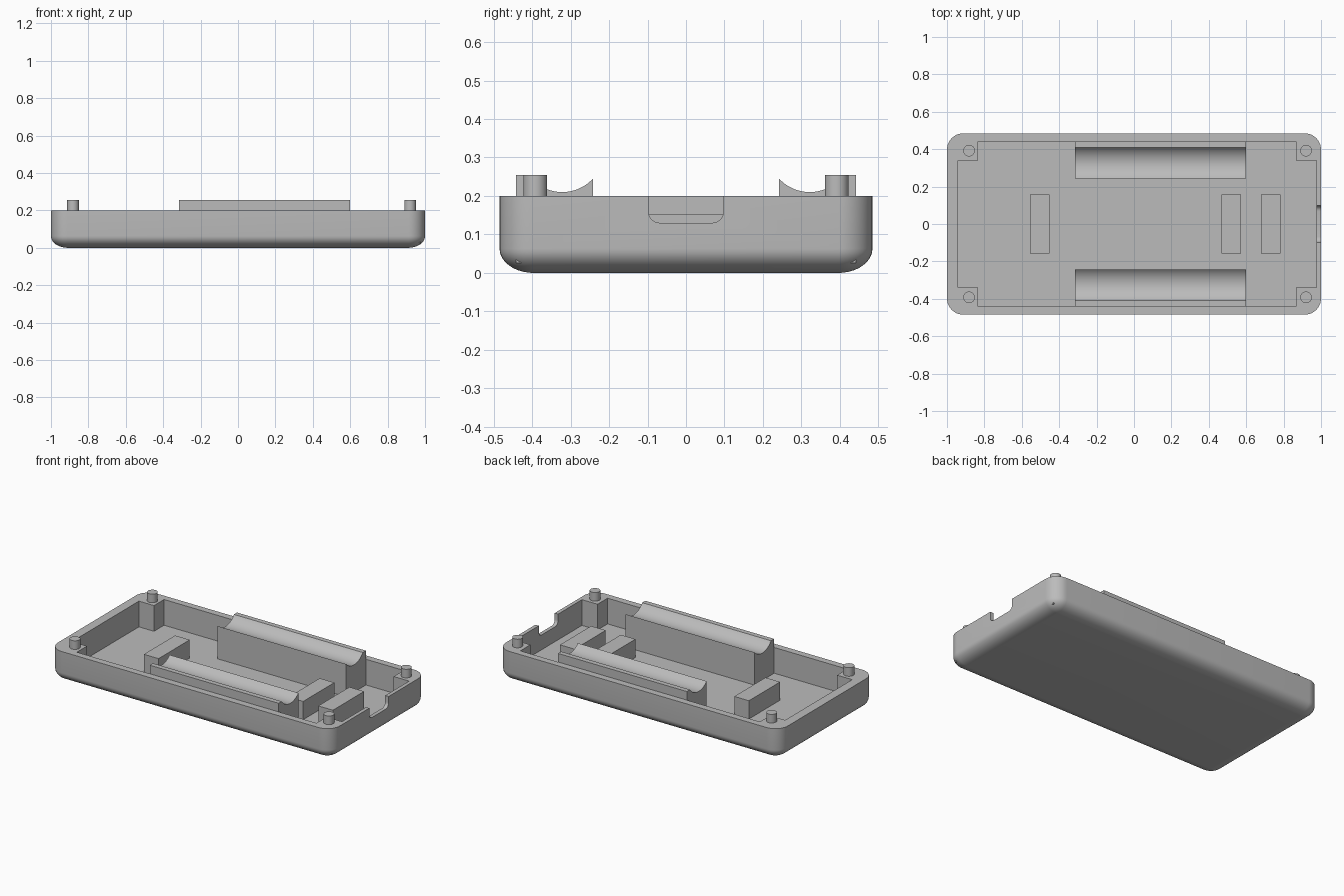
import bpy, bmesh, math

if "Cube" in bpy.data.objects:
    bpy.data.objects.remove(bpy.data.objects["Cube"])

FLOOR, RIM = 0.035, 0.20
HX, HY = 1.0, 0.485          # half size of the shell
CX0, CX1, CY = -0.941, 0.976, 0.442   # cavity limits

grey = bpy.data.materials.new("plain grey")
grey.diffuse_color = (0.5, 0.5, 0.5, 1)
grey.use_nodes = True
grey.node_tree.nodes["Principled BSDF"].inputs["Base Color"].default_value = grey.diffuse_color


def finish(name, bm, smooth=False):
    bmesh.ops.recalc_face_normals(bm, faces=bm.faces[:])
    me = bpy.data.meshes.new(name)
    bm.to_mesh(me)
    bm.free()
    me.materials.append(grey)
    ob = bpy.data.objects.new(name, me)
    bpy.context.collection.objects.link(ob)
    if smooth:
        shade(ob)
    return ob


def shade(ob):
    bpy.ops.object.select_all(action='DESELECT')
    ob.select_set(True)
    bpy.context.view_layer.objects.active = ob
    bpy.ops.object.shade_smooth_by_angle(angle=math.radians(30))


def prism(name, profile, x0, x1, smooth=False):
    """Extrude a (y, z) profile along x."""
    bm = bmesh.new()
    a = [bm.verts.new((x0, y, z)) for y, z in profile]
    b = [bm.verts.new((x1, y, z)) for y, z in profile]
    bm.faces.new(a)
    bm.faces.new(b[::-1])
    n = len(a)
    for i in range(n):
        j = (i + 1) % n
        bm.faces.new((a[i], a[j], b[j], b[i]))
    return finish(name, bm, smooth)


def box(name, x0, x1, y0, y1, z0, z1):
    return prism(name, [(y0, z0), (y1, z0), (y1, z1), (y0, z1)], x0, x1)


def cut(ob, cutter):
    m = ob.modifiers.new("cut", 'BOOLEAN')
    m.operation, m.solver, m.object = 'DIFFERENCE', 'EXACT', cutter
    bpy.context.view_layer.objects.active = ob
    bpy.ops.object.modifier_apply(modifier=m.name)
    bpy.data.objects.remove(cutter)


# Shell: stacked rounded rectangles with a rolled bottom edge
R, ROLL, SEG = 0.088, 0.063, 10


def ring(bm, r, z):
    vs = []
    for q, (sx, sy) in enumerate([(1, 1), (-1, 1), (-1, -1), (1, -1)]):
        for i in range(SEG + 1):
            t = math.pi / 2 * (q + i / SEG)
            vs.append(bm.verts.new((sx * (HX - R) + r * math.cos(t),
                                    sy * (HY - R) + r * math.sin(t), z)))
    return vs


bm = bmesh.new()
levels = [(R * math.sin(t), ROLL * (1 - math.cos(t)))
          for t in [math.pi / 2 * i / SEG for i in range(1, SEG + 1)]]
levels = [(0.006, 0.0)] + levels + [(R, RIM)]
rings = [ring(bm, r, z) for r, z in levels]
for a, b in zip(rings, rings[1:]):
    for i in range(len(a)):
        j = (i + 1) % len(a)
        bm.faces.new((a[i], a[j], b[j], b[i]))
bm.faces.new(rings[0][::-1])
bm.faces.new(rings[-1])
shell = finish("shell", bm)

# Hollow tray and the rounded port notch in the right wall
cut(shell, box("cavity", CX0, CX1, -CY, CY, FLOOR, 0.4))
N = 0.03
notch = [(-0.098, 0.4)]
for c, start in ((-0.098 + N, math.pi), (0.098 - N, 1.5 * math.pi)):
    for i in range(7):
        t = start + math.pi / 2 * i / 6
        notch.append((c + N * math.cos(t), 0.13 + N + N * math.sin(t)))
notch.append((0.098, 0.4))
cut(shell, prism("notch", notch, 0.95, 1.1))
shade(shell)

# Corner posts with alignment pins
for sy, side in ((-1, "front"), (1, "back")):
    ys = sorted((sy * 0.34, sy * CY))
    for x0, x1, px, end in ((CX0, -0.834, -0.882, "left"), (0.866, CX1, 0.92, "right")):
        box(f"{side}_{end}_post", x0, x1, *ys, 0.025, RIM)
        bm = bmesh.new()
        bmesh.ops.create_cone(bm, cap_ends=True, segments=32, radius1=0.031,
                              radius2=0.031, depth=0.075)
        bmesh.ops.translate(bm, verts=bm.verts[:], vec=(px, sy * 0.392, 0.2175))
        finish(f"{side}_{end}_pin", bm, True)

# Long cradles with a hollow top along front and back walls
A, CZ, CYL = 0.109, 0.319, 0.322
t0, t1 = math.asin((0.242 - CYL) / A), math.acos((CZ - 0.255) / A)
arc = [(CYL + A * math.sin(t), CZ - A * math.cos(t))
       for t in [t0 + (t1 - t0) * i / 20 for i in range(21)]]
profile = [(CY, FLOOR - 0.005), (0.242, FLOOR - 0.005)] + arc + [(CY, 0.255)]
for sy, side in ((-1, "front"), (1, "back")):
    prism(f"{side}_cradle", [(sy * y, z) for y, z in profile], -0.316, 0.598, True)

# Support blocks on the floor
for i, x in enumerate((-0.505, 0.521, 0.732)):
    box(f"support_block_{i + 1}", x - 0.052, x + 0.052, -0.158, 0.158, FLOOR - 0.005, 0.152)
